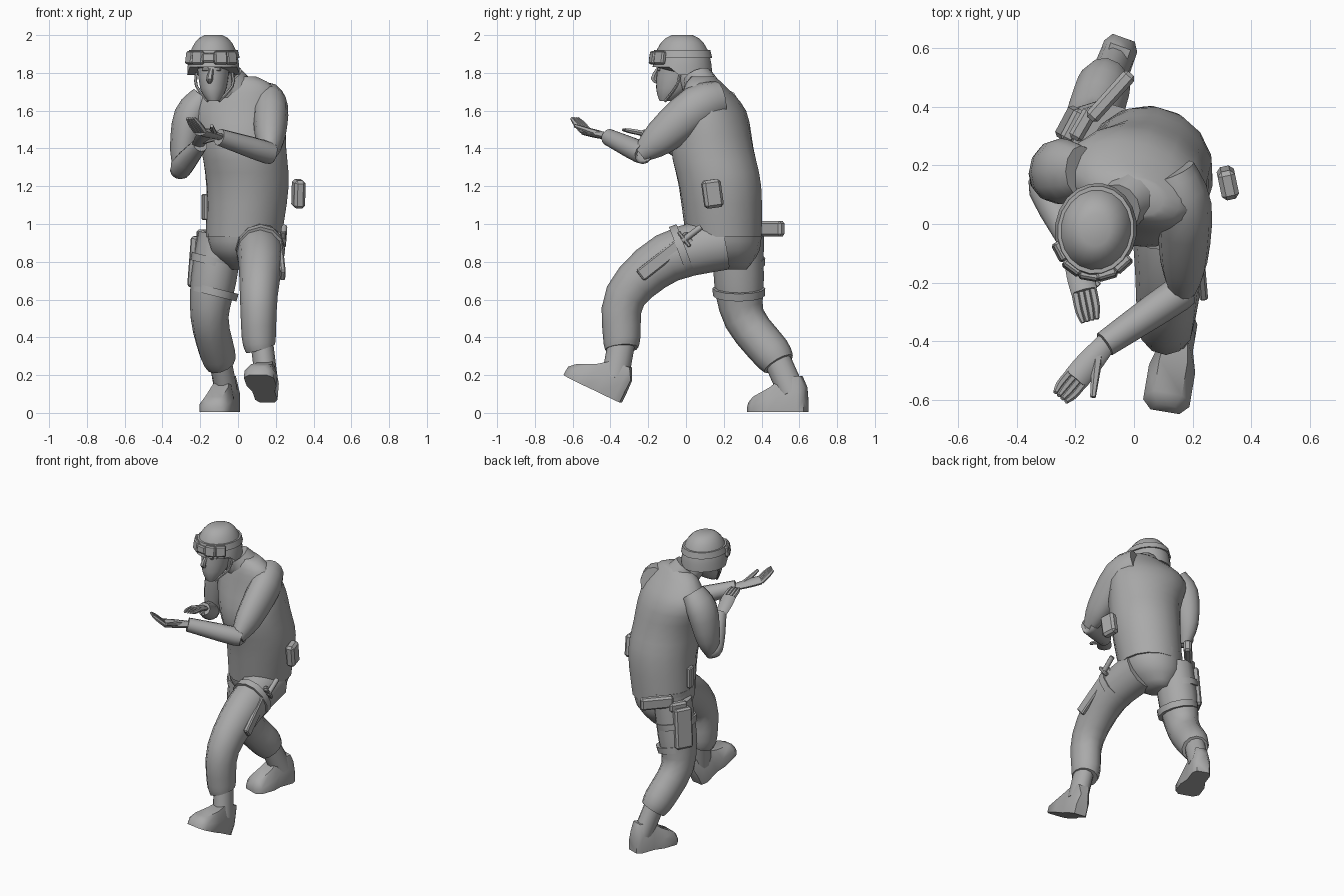
import bpy, bmesh
from math import sin, cos, pi, radians
from mathutils import Vector, Matrix

default_cube = bpy.data.objects.get("Cube")
if default_cube:
    bpy.data.objects.remove(default_cube)

SIDEWAYS, UPWARD = Vector((1, 0, 0)), Vector((0, 0, 1))

grey = bpy.data.materials.new("plain_grey")
grey.use_nodes = True
grey.diffuse_color = (.4, .4, .4, 1)
grey.node_tree.nodes["Principled BSDF"].inputs["Base Color"].default_value = grey.diffuse_color


def finish(name, bm, angle):
    bmesh.ops.recalc_face_normals(bm, faces=bm.faces)
    mesh = bpy.data.meshes.new(name)
    bm.to_mesh(mesh)
    bm.free()
    mesh.materials.append(grey)
    part = bpy.data.objects.new(name, mesh)
    bpy.context.collection.objects.link(part)
    bpy.ops.object.select_all(action='DESELECT')
    part.select_set(True)
    bpy.context.view_layer.objects.active = part
    bpy.ops.object.shade_smooth_by_angle(angle=radians(angle))
    return part


def loft(name, rings, angle=50):
    """Skin a list of equal rings and cap both ends."""
    bm = bmesh.new()
    loops = [[bm.verts.new(point) for point in ring] for ring in rings]
    for lower, upper in zip(loops, loops[1:]):
        for i in range(len(lower)):
            bm.faces.new((lower[i - 1], lower[i], upper[i], upper[i - 1]))
    bm.faces.new(loops[0])
    bm.faces.new(loops[-1])
    return finish(name, bm, angle)


def smooth(keys, steps=3):
    """Pass a rounded curve through key tuples of any length."""
    result = []
    for i in range(len(keys) - 1):
        before, start, end = keys[max(i - 1, 0)], keys[i], keys[i + 1]
        after = keys[min(i + 2, len(keys) - 1)]
        for step in range(steps):
            t = step / steps
            result.append([
                b + t * ((c - a) + t * ((2 * a - 5 * b + 4 * c - d) + t * (3 * b - a - 3 * c + d))) / 2
                for a, b, c, d in zip(before, start, end, after)])
    return result + [keys[-1]]


def circle(count):
    return [(cos(2 * pi * k / count), sin(2 * pi * k / count)) for k in range(count)]


def tube(name, path, ref=SIDEWAYS, depth=1, sides=12):
    """Path keys are x, y, z, radius; depth scales the radius across ref."""
    path = smooth(path)
    points = [Vector(key[:3]) for key in path]
    rings = []
    for i, centre in enumerate(points):
        along = (points[min(i + 1, len(points) - 1)] - points[max(i - 1, 0)]).normalized()
        side = (ref - along * ref.dot(along)).normalized()
        across = along.cross(side) * depth
        rings.append([centre + (side * c + across * s) * path[i][3] for c, s in circle(sides)])
    return loft(name, rings)


def stack(name, levels, sides=16):
    """Level rings are x, y, z, half width, half depth, twist in degrees."""
    rings = []
    for x, y, z, width, depth, twist in levels:
        turn = Matrix.Rotation(radians(twist), 3, 'Z')
        rings.append([Vector((x, y, z)) + turn @ Vector((width * c, depth * s, 0))
                      for c, s in circle(sides)])
    return loft(name, rings)


def box(name, location, size, turn=(0, 0, 0)):
    bm = bmesh.new()
    bmesh.ops.create_cube(bm, size=1)
    bmesh.ops.scale(bm, vec=size, verts=bm.verts)
    bmesh.ops.bevel(bm, geom=bm.edges[:], offset=min(size) / 4, segments=1, affect='EDGES')
    part = finish(name, bm, 30)
    part.location = location
    part.rotation_euler = [radians(degrees) for degrees in turn]


def boot(side, heel, toe, ankle):
    """Flat sole running from heel to toe, with a shaft up to the ankle."""
    heel, toe = Vector(heel), Vector(toe)
    forward = toe - heel
    across = forward.cross(UPWARD).normalized()
    up = across.cross(forward).normalized()
    rings = []
    for place, width, height in ((0, .04, .13), (.1, .06, .19), (.4, .06, .18),
                                 (.6, .08, .13), (.9, .08, .08), (1, .05, .05)):
        section = ((-1, 0), (1, 0), (1, .5), (.6, 1), (-.6, 1), (-1, .5))
        rings.append([heel + forward * place + across * width * a + up * height * b
                      for a, b in section])
    loft(side + "_boot", rings)
    base = heel + forward * .25 + up * .1
    tube(side + "_boot_shaft", [(*base, .06), (*ankle, .06)], depth=1.2)


def hand(side, wrist, knuckle, tip, thumb):
    """Flat palm, four fingers and a thumb."""
    wrist, knuckle, tip, thumb = map(Vector, (wrist, knuckle, tip, thumb))
    across = (knuckle - wrist).cross(UPWARD).normalized()
    middle = wrist.lerp(knuckle, .6)
    tube(side + "_palm", [(*wrist, .035), (*middle, .045), (*knuckle, .045)],
         ref=across, depth=.5, sides=8)
    for finger in range(4):
        offset = across * (finger - 1.5) * .02
        bend = knuckle.lerp(tip, .6) + offset
        tube(f"{side}_finger_{finger + 1}", [(*(knuckle + offset), .014), (*bend, .013),
                                             (*(tip + offset * .8), .008)], ref=across, sides=6)
    tube(side + "_thumb", [(*wrist.lerp(middle, .5), .02), (*thumb, .01)], ref=across, sides=6)


# Jacket body, twisted toward the forward shoulder
stack("jacket", smooth([
    (.03, .2, .93, .2, .2, 0), (.05, .18, 1.2, .22, .22, -8), (.03, .14, 1.4, .23, .22, -12),
    (0, .14, 1.6, .25, .17, -17), (.01, .1, 1.73, .18, .1, -17), (.02, .09, 1.78, .08, .06, -17)]))
stack("trouser_seat", smooth([
    (.01, .24, .76, .06, .08, 0), (.02, .21, .86, .17, .18, 0), (.03, .2, 1, .2, .2, 0)]))

# Trouser legs, ending in loose cuffs over the boots
tube("left_trouser_leg", [(.1, .2, .9, .13), (.12, -.1, .82, .12), (.11, -.32, .62, .1),
                          (.11, -.34, .4, .09), (.12, -.34, .34, .08)], depth=1.1)
tube("right_trouser_leg", [(-.09, .28, .94, .12), (-.13, .28, .7, .12), (-.15, .31, .5, .1),
                           (-.11, .45, .32, .095), (-.09, .49, .26, .08)], depth=1.1)
boot("left", heel=(.155, -.345, .055), toe=(.105, -.64, .2), ankle=(.125, -.34, .38))
boot("right", heel=(-.035, .635, .005), toe=(-.14, .34, .005), ankle=(-.1, .47, .31))

# Sleeves
tube("left_upper_sleeve", [(.13, .18, 1.66, .08), (.17, .06, 1.62, .095), (.17, -.13, 1.46, .08),
                           (.165, -.24, 1.37, .04)], depth=1.2)
tube("left_forearm_sleeve", [(.19, -.22, 1.37, .04), (.15, -.24, 1.38, .06),
                             (-.1, -.41, 1.46, .045)], ref=UPWARD)
tube("right_upper_sleeve", [(-.18, .18, 1.67, .07), (-.25, .18, 1.57, .09), (-.29, .17, 1.38, .07),
                            (-.3, .14, 1.25, .03)], depth=1.25)
tube("right_forearm_sleeve", [(-.3, .17, 1.27, .03), (-.3, .12, 1.3, .06),
                              (-.2, -.09, 1.42, .04)], ref=UPWARD)
hand("left", wrist=(-.09, -.4, 1.46), knuckle=(-.2, -.53, 1.49), tip=(-.25, -.59, 1.56),
     thumb=(-.14, -.59, 1.52))
hand("right", wrist=(-.21, -.08, 1.42), knuckle=(-.17, -.23, 1.48), tip=(-.15, -.33, 1.5),
     thumb=(-.12, -.21, 1.45))

# Neck, collar and head
tube("neck", [(-.03, .09, 1.66, .08), (-.1, .02, 1.8, .07)])
tube("collar", [(-.01, .09, 1.71, .1), (-.05, .06, 1.78, .08)])
stack("head", smooth([
    (-.13, -.11, 1.65, .03, .03, -12), (-.13, -.07, 1.72, .07, .09, -12),
    (-.13, -.04, 1.88, .09, .11, -12)]))
tube("nose", [(-.14, -.15, 1.82, .01), (-.15, -.17, 1.77, .018), (-.15, -.14, 1.75, .012)], sides=6)
for side, x in (("left", -.11), ("right", -.17)):
    box(side + "_brow", (x, -.14, 1.82), (.04, .02, .02), (0, 0, -12))
box("lips", (-.14, -.14, 1.71), (.05, .02, .02), (0, 0, -12))

# Helmet dome, its rim raised over the brow
helmet_x, helmet_y, rim = -.13, -.02, 1.79
dome = [pi / 2 * step / 7 for step in range(7)]
helmet = stack("helmet", [
    (helmet_x, helmet_y, rim + .215 * sin(a), .14 * cos(a) ** .7, .16 * cos(a) ** .7, -8)
    for a in dome], sides=20)
for vertex in helmet.data.vertices:
    if vertex.co.z < rim + .01 and vertex.co.y < -.08:
        vertex.co.z += .04

# Goggles resting on the helmet, with a strap
stack("goggle_strap", [(helmet_x, helmet_y, 1.88, .14, .16, -8),
                       (helmet_x, helmet_y, 1.92, .13, .15, -8)], sides=20)
for panel in range(5):
    bearing = (panel - 2) * 26 - 10
    box(f"goggle_panel_{panel + 1}",
        (helmet_x + .137 * sin(radians(bearing)), helmet_y - .158 * cos(radians(bearing)), 1.88),
        (.07, .03, .05 if panel == 2 else .07), (-8, 0, bearing))
for side, x, chin in (("left", -.03, -.1), ("right", -.22, -.16)):
    tube(side + "_chin_strap", [(x, -.03, 1.8, .008), (x, -.05, 1.73, .008),
                                (chin, -.11, 1.65, .008)], sides=6)

# Belt pouches
box("left_belt_pouch", (.32, .14, 1.16), (.06, .1, .15), (8, 0, 12))
box("right_belt_pouch", (-.175, .2, 1.09), (.03, .06, .14), (0, 0, 10))

# Sheath and strap on the forward thigh
box("left_sheath", (.225, -.11, .83), (.03, .34, .07), (38, 0, 5))
box("sheath_guard", (.24, -.01, .92), (.03, .02, .1), (38, 0, 0))
tube("sheath_handle", [(.24, -.02, .91, .016), (.245, .08, .985, .016)], sides=8)
tube("left_thigh_strap", [(.12, 0, .865, .13), (.12, -.04, .85, .13)], depth=1.1)

# Holster and straps on the rear thigh
for name, height in (("upper", .82), ("lower", .66)):
    tube(f"right_{name}_thigh_strap", [(-.12, .28, height, .127), (-.13, .28, height - .04, .125)],
         depth=1.1)
box("right_holster", (-.215, .34, .8), (.05, .12, .27), (0, 5, -28))
box("holster_hanger", (-.175, .34, .94), (.05, .12, .06), (0, 0, -30))
box("holster_grip", (-.08, .435, .975), (.05, .21, .08), (0, 0, -42))
